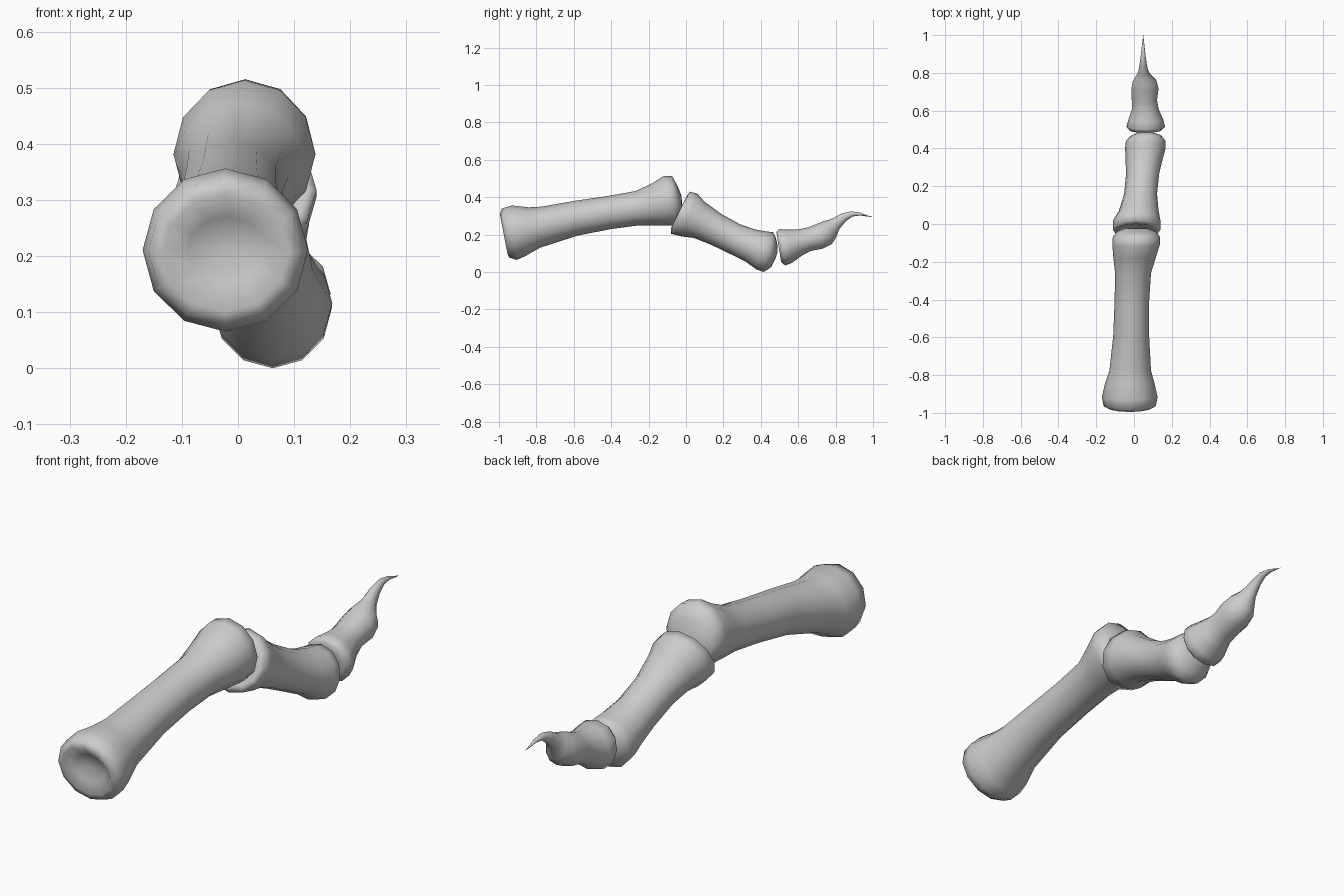
import bpy, bmesh, math

SIDES = 12


def bone(name, start, rings, end):
    """Loft a bone. Each ring: top y, top z, bottom y, bottom z, min x, max x."""
    bm = bmesh.new()
    loops = []
    for ty, tz, by, bz, x0, x1 in rings:
        loop = []
        for i in range(SIDES):
            a = 2 * math.pi * i / SIDES
            c, s = math.cos(a), math.sin(a)
            loop.append(bm.verts.new(((x0 + x1) / 2 + s * (x1 - x0) / 2,
                                      (ty + by) / 2 + c * (ty - by) / 2,
                                      (tz + bz) / 2 + c * (tz - bz) / 2)))
        loops.append(loop)
    for a, b in zip(loops, loops[1:]):
        for i in range(SIDES):
            j = (i + 1) % SIDES
            bm.faces.new((a[i], a[j], b[j], b[i]))
    # close both joint surfaces with a centre point
    for loop, co in ((loops[0], start), (loops[-1], end)):
        pole = bm.verts.new(co)
        for i in range(SIDES):
            bm.faces.new((loop[i], loop[(i + 1) % SIDES], pole))
    bmesh.ops.recalc_face_normals(bm, faces=bm.faces)
    for f in bm.faces:
        f.smooth = True
    mesh = bpy.data.meshes.new(name)
    bm.to_mesh(mesh)
    bm.free()
    obj = bpy.data.objects.new(name, mesh)
    bpy.context.collection.objects.link(obj)


# long base bone with a cupped rear end and rounded front knuckle
bone("base_bone", (-0.02, -0.935, 0.21), [
    (-0.955, 0.27, -0.945, 0.15, -0.09, 0.05),
    (-0.995, 0.31, -0.955, 0.10, -0.135, 0.09),
    (-0.985, 0.34, -0.945, 0.078, -0.16, 0.115),
    (-0.93, 0.356, -0.905, 0.065, -0.17, 0.125),
    (-0.84, 0.346, -0.86, 0.085, -0.155, 0.11),
    (-0.77, 0.35, -0.78, 0.13, -0.13, 0.09),
    (-0.60, 0.38, -0.58, 0.195, -0.11, 0.08),
    (-0.43, 0.405, -0.40, 0.23, -0.103, 0.08),
    (-0.27, 0.433, -0.25, 0.25, -0.10, 0.09),
    (-0.18, 0.475, -0.16, 0.25, -0.11, 0.118),
    (-0.12, 0.513, -0.09, 0.25, -0.115, 0.138),
    (-0.075, 0.515, -0.06, 0.25, -0.112, 0.138),
    (-0.045, 0.46, -0.035, 0.275, -0.09, 0.115),
    (-0.025, 0.41, -0.022, 0.31, -0.05, 0.07),
], (0.01, -0.02, 0.36))

# middle bone, sloping down
bone("middle_bone", (0.01, -0.012, 0.29), [
    (-0.005, 0.34, -0.04, 0.255, -0.05, 0.07),
    (0.0, 0.40, -0.08, 0.235, -0.10, 0.125),
    (0.02, 0.43, -0.08, 0.205, -0.112, 0.14),
    (0.06, 0.42, -0.02, 0.19, -0.11, 0.14),
    (0.10, 0.375, 0.04, 0.183, -0.08, 0.13),
    (0.19, 0.31, 0.13, 0.148, -0.052, 0.122),
    (0.29, 0.255, 0.24, 0.095, -0.042, 0.133),
    (0.37, 0.228, 0.32, 0.055, -0.045, 0.152),
    (0.43, 0.217, 0.375, 0.015, -0.047, 0.168),
    (0.465, 0.213, 0.415, 0.0, -0.043, 0.167),
    (0.48, 0.185, 0.455, 0.025, -0.015, 0.145),
    (0.488, 0.15, 0.48, 0.075, 0.02, 0.10),
], (0.06, 0.49, 0.11))

# end bone tapering into a curved claw
bone("claw_bone", (0.06, 0.505, 0.14), [
    (0.498, 0.17, 0.507, 0.10, 0.02, 0.10),
    (0.483, 0.215, 0.508, 0.055, -0.025, 0.145),
    (0.50, 0.23, 0.53, 0.035, -0.04, 0.165),
    (0.54, 0.227, 0.565, 0.048, -0.03, 0.155),
    (0.60, 0.228, 0.62, 0.088, -0.01, 0.13),
    (0.65, 0.238, 0.665, 0.112, -0.012, 0.122),
    (0.70, 0.258, 0.73, 0.125, -0.014, 0.13),
    (0.735, 0.272, 0.78, 0.15, -0.006, 0.12),
    (0.765, 0.28, 0.80, 0.18, 0.01, 0.095),
    (0.79, 0.29, 0.82, 0.23, 0.022, 0.078),
    (0.83, 0.312, 0.855, 0.272, 0.029, 0.068),
    (0.88, 0.325, 0.89, 0.297, 0.035, 0.062),
    (0.93, 0.318, 0.93, 0.303, 0.04, 0.057),
    (0.97, 0.303, 0.968, 0.297, 0.045, 0.053),
], (0.049, 1.0, 0.294))
